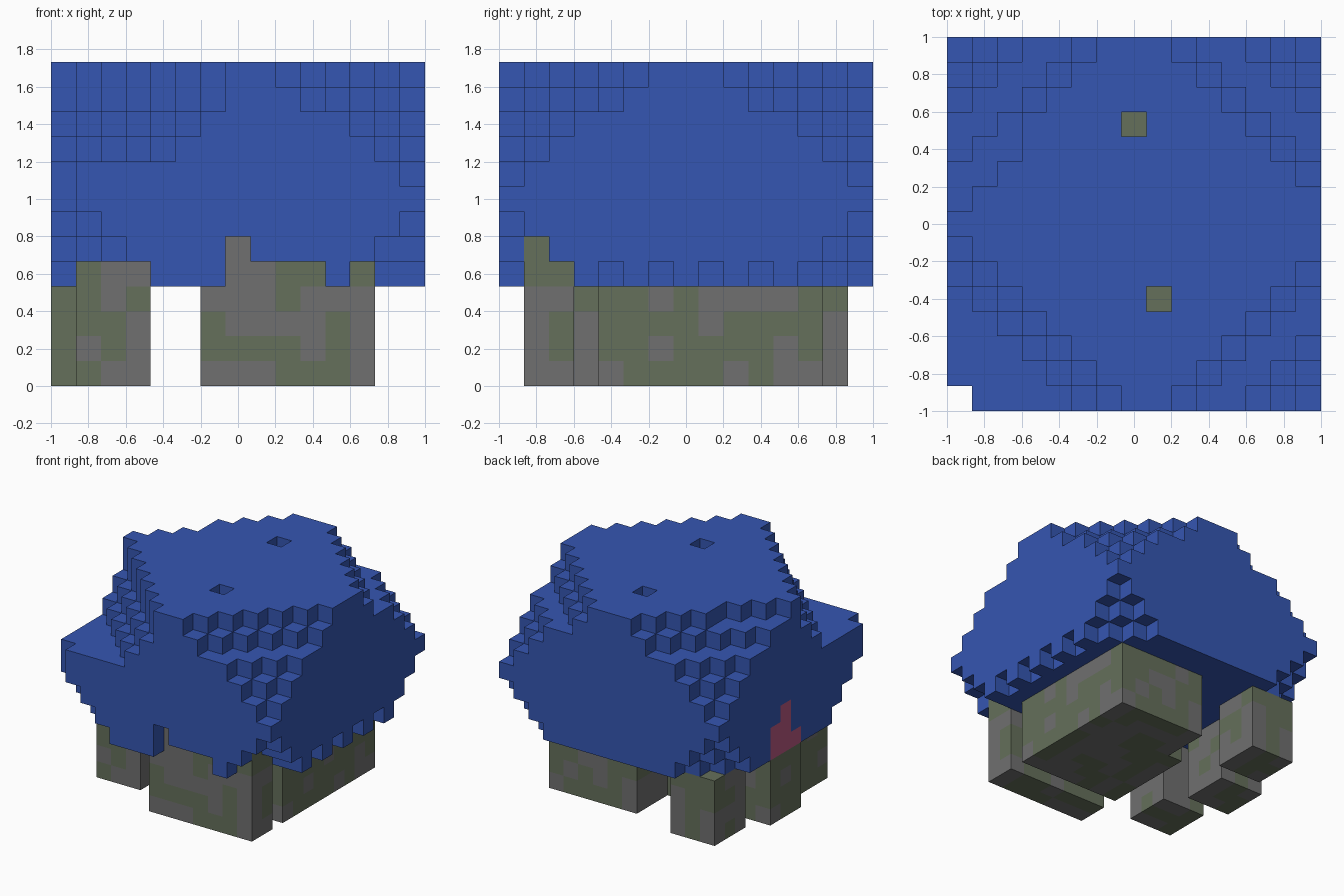
import bpy, bmesh, random
from mathutils import Vector

random.seed(4)
N = 15                 # cells along the longest side
V = 2 / N              # cell size
MID = 7                # middle cell index

cube = bpy.data.objects.get("Cube")
if cube:
    bpy.data.objects.remove(cube, do_unlink=True)


def material(name, rgb):
    """Flat material from 0-255 display values."""
    lin = [((c / 255 + 0.055) / 1.055) ** 2.4 for c in rgb] + [1]
    m = bpy.data.materials.new(name)
    m.use_nodes = True
    m.diffuse_color = lin
    m.node_tree.nodes["Principled BSDF"].inputs["Base Color"].default_value = lin
    return m


MATS = {"blue": material("canopy blue", (53, 86, 178)),
        "red": material("patch red", (184, 88, 128)),
        "green": material("camo green", (101, 112, 91)),
        "gray": material("camo gray", (112, 112, 112))}
NAMES = list(MATS)


def box(xs, ys, zs):
    return {(x, y, z) for x in range(*xs) for y in range(*ys) for z in range(*zs)}


# Camouflage patterns, bottom row first, G = green
FRONT = ["?G..?....GGG.", "?.G...GGGG.G.", "?GG...G....G.", "?G.G.....G...", "?G.......GG.G"]
SIDE = ["?....GGGG.G..", "?.G.GG.GGGG.G", "?.GGGGGG.GGGG", "?..GGG.G....G", "?.G.G..G.G..G"]


def camo(cell):
    x, y, z = cell
    row = min(z, 4)
    if x == 0:
        green = random.random() < 0.8
    elif y == 1 or (y == 3 and x < 4):
        green = FRONT[row][x] == "G"
    elif x == 12:
        green = SIDE[row][y] == "G"
    else:
        green = random.random() < 0.55
    return "green" if green else "gray"


# Legs and body blocks, in cells
parts = {
    "front_block": box((6, 13), (1, 3), (0, 5)) | {(7, 1, 5), (12, 1, 5)},
    "body_block": box((7, 13), (4, 13), (0, 4)) | box((6, 7), (4, 10), (0, 4))
                  | box((6, 13), (3, 4), (0, 4)) - box((12, 13), (3, 4), (0, 4)),
    "front_right_leg": box((1, 4), (3, 6), (0, 5)),
    "middle_right_leg": box((0, 3), (7, 10), (0, 4)),
    "back_right_leg": box((1, 4), (11, 14), (0, 4)),
}
parts["body_block"] -= box((6, 13), (3, 4), (0, 4))
holes = [(7, 11), (8, 4)]
parts["core"] = {(x, y, 11) for x, y in holes}
colour = {c: camo(c) for cells in parts.values() for c in sorted(cells)}
colour.update({c: "green" for c in parts["core"]})


def in_canopy(x, y, z):
    """Eight-sided stepped dome clipped by its bounding box."""
    dx, dy, dz = x - MID, y - MID, z - MID
    reach = 14 if dz <= 3 else 13
    if dx < 0 and dy < 0:                      # shelf on the front right corner
        reach = 12 if z == 12 else 11 if z >= 9 else 14 if z == 8 else 13
    elif dx < -4 and z == 12:
        reach = 12
    if abs(dx) + abs(dy) + abs(dz) > reach:
        return False
    if z == 4:                                 # ragged lower rim
        if y == 0 and x not in (4, 5, 6, 11):
            return False
        if x == 14 and y % 2 == 0:
            return False
        if y <= 2 and (x <= 3 or x >= 13):
            return False
    if z == 5 and ((x, y) == (7, 0) or (y == 1 and x >= 13)):
        return False
    return not (z == 12 and (x, y) in holes)


parts["canopy"] = {c for c in box((0, N), (0, N), (4, 13))
                   if c not in colour and in_canopy(*c)}
colour.update({c: "blue" for c in parts["canopy"]})

# Red patch: column heights above the middle leg
for y, height in zip((7, 8, 9), (1, 3, 2)):
    for z in range(4, 4 + height):
        colour[(0, y, z)] = "red"


def build(name, cells):
    """Mesh of the outer cell faces, coloured per cell."""
    bm = bmesh.new()
    verts = {}
    for cell in sorted(cells):
        for axis in range(3):
            for sign in (-1, 1):
                step = [0, 0, 0]
                step[axis] = sign
                if tuple(c + s for c, s in zip(cell, step)) in colour:
                    continue
                u, w = (axis + 1) % 3, (axis + 2) % 3
                loop = []
                for a, b in ((0, 0), (1, 0), (1, 1), (0, 1)):
                    p = list(cell)
                    p[axis] += sign > 0
                    p[u] += a
                    p[w] += b
                    key = tuple(p)
                    if key not in verts:
                        verts[key] = bm.verts.new(Vector(key) * V - Vector((1, 1, 0)))
                    loop.append(verts[key])
                face = bm.faces.new(loop if sign > 0 else loop[::-1])
                face.material_index = NAMES.index(colour[cell])
    mesh = bpy.data.meshes.new(name)
    for m in MATS.values():
        mesh.materials.append(m)
    bm.to_mesh(mesh)
    bm.free()
    bpy.context.collection.objects.link(bpy.data.objects.new(name, mesh))


for name, cells in parts.items():
    build(name, cells)
